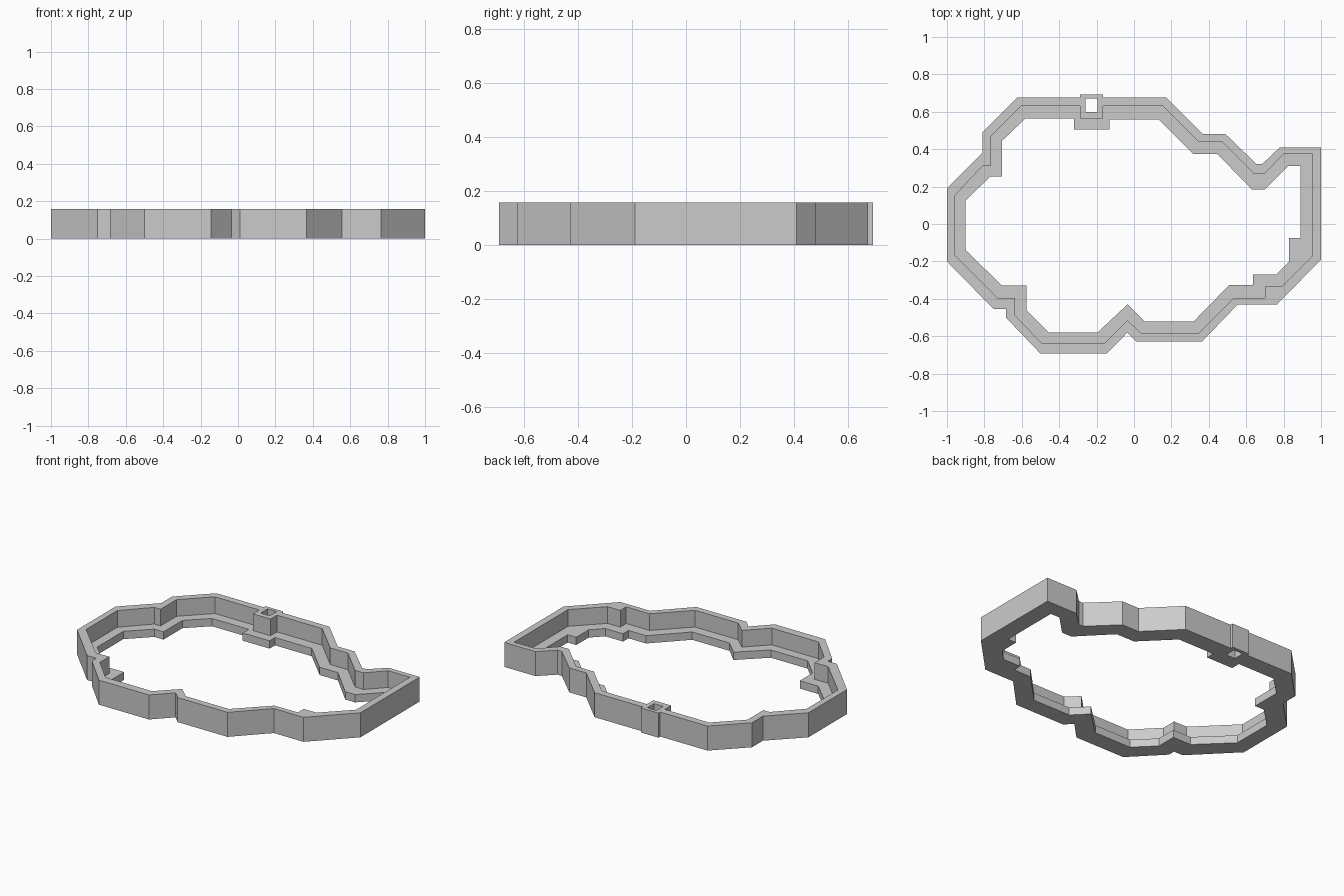
import bpy
import bmesh

cube = bpy.data.objects.get("Cube")
if cube:
    bpy.data.objects.remove(cube, do_unlink=True)

WALL_TOP = 0.157
LEDGE_TOP = 0.05

# Plan outlines in hundredths of a unit, clockwise from the left side
outer_face = [
    (-100, 19), (-81, 38), (-81, 49), (-62.5, 67.5), (-29, 67.5), (-29, 69.3),
    (-16.5, 69.3), (-16.5, 67.5), (17.5, 67.5), (37, 48), (49, 48), (65.5, 32),
    (68.5, 32), (78, 41), (100, 41), (100, -19), (76.5, -43), (55.5, -43),
    (36.5, -62.7), (1, -62.7), (-3.5, -58), (-14.5, -69.3), (-50, -69.3),
    (-68.5, -50), (-68.5, -45.5), (-75, -45.5), (-100, -20),
]
parapet_face = [
    (-96, 15), (-81, 31), (-76.5, 31), (-76.5, 47), (-60.5, 63), (-29, 63),
    (-29, 56.5), (-16.5, 56.5), (-16.5, 63), (15.5, 63), (34.5, 44), (47, 44),
    (64, 27), (70, 27), (80, 37.5), (95.5, 37.5), (95.5, -17), (79, -33.5),
    (70, -33.5), (70, -39.5), (53.5, -39.5), (34.5, -58.5), (4, -58.5),
    (-3.5, -51.5), (-16, -64), (-49, -64), (-63.5, -49), (-63.5, -39.5),
    (-73, -39.5), (-96, -16.5),
]
walkway_face = [
    (-90, 12.5), (-77, 25.3), (-70.5, 25.3), (-70.5, 44.5), (-58, 56.5),
    (-32, 56.5), (-32, 50.5), (-13, 50.5), (-13, 56), (13, 56), (31.5, 37.5),
    (44.5, 37.5), (63, 18.5), (70, 18.5), (82.5, 31), (89, 31), (89, -7.5),
    (83, -7.5), (83, -20), (76, -27), (63.5, -27), (63.5, -32.5), (51, -32.5),
    (32, -52), (5.5, -52), (-3.5, -43), (-19.5, -58), (-45.5, -58),
    (-57.5, -46), (-57.5, -33), (-70.5, -33), (-90, -14),
]
turret_shaft = [(-26, 67), (-19.5, 67), (-19.5, 60), (-26, 60)]


def make_material(name, color):
    mat = bpy.data.materials.new(name)
    mat.use_nodes = True
    mat.diffuse_color = color
    mat.node_tree.nodes["Principled BSDF"].inputs["Base Color"].default_value = color
    return mat


def add_loop(bm, outline, z):
    """Closed ring of edges at one height."""
    verts = [bm.verts.new((x / 100, y / 100, z)) for x, y in outline]
    return [bm.edges.new((a, b)) for a, b in zip(verts, verts[1:] + verts[:1])]


def add_slab(bm, outlines, z, up):
    """Flat surface between the first outline and the ones inside it."""
    edges = []
    for outline in outlines:
        edges += add_loop(bm, outline, z)
    filled = bmesh.ops.triangle_fill(bm, edges=edges, use_beauty=True)
    for face in filled["geom"]:
        if isinstance(face, bmesh.types.BMFace):
            face.normal_update()
            if (face.normal.z > 0) != up:
                face.normal_flip()


def add_side(bm, outline, bottom, top):
    """Vertical faces along an outline."""
    low = add_loop(bm, outline, bottom)
    high = add_loop(bm, outline, top)
    for a, b in zip(low, high):
        bm.faces.new((a.verts[0], a.verts[1], b.verts[1], b.verts[0]))


stone = make_material("grey stone", (0.6, 0.6, 0.6, 1))
bm = bmesh.new()

# Flat surfaces: underside, walkway and parapet top
add_slab(bm, [outer_face, walkway_face, turret_shaft], 0, False)
add_slab(bm, [parapet_face, walkway_face], LEDGE_TOP, True)
add_slab(bm, [outer_face, parapet_face, turret_shaft], WALL_TOP, True)

# Upright surfaces
add_side(bm, outer_face, 0, WALL_TOP)
add_side(bm, turret_shaft, 0, WALL_TOP)
add_side(bm, parapet_face, LEDGE_TOP, WALL_TOP)
add_side(bm, walkway_face, 0, LEDGE_TOP)

# Weld everything into one closed shell
bmesh.ops.remove_doubles(bm, verts=bm.verts[:], dist=0.0005)
bmesh.ops.recalc_face_normals(bm, faces=bm.faces[:])

mesh = bpy.data.meshes.new("fortress_wall")
bm.to_mesh(mesh)
bm.free()
mesh.materials.append(stone)
wall = bpy.data.objects.new("fortress_wall", mesh)
bpy.context.collection.objects.link(wall)
